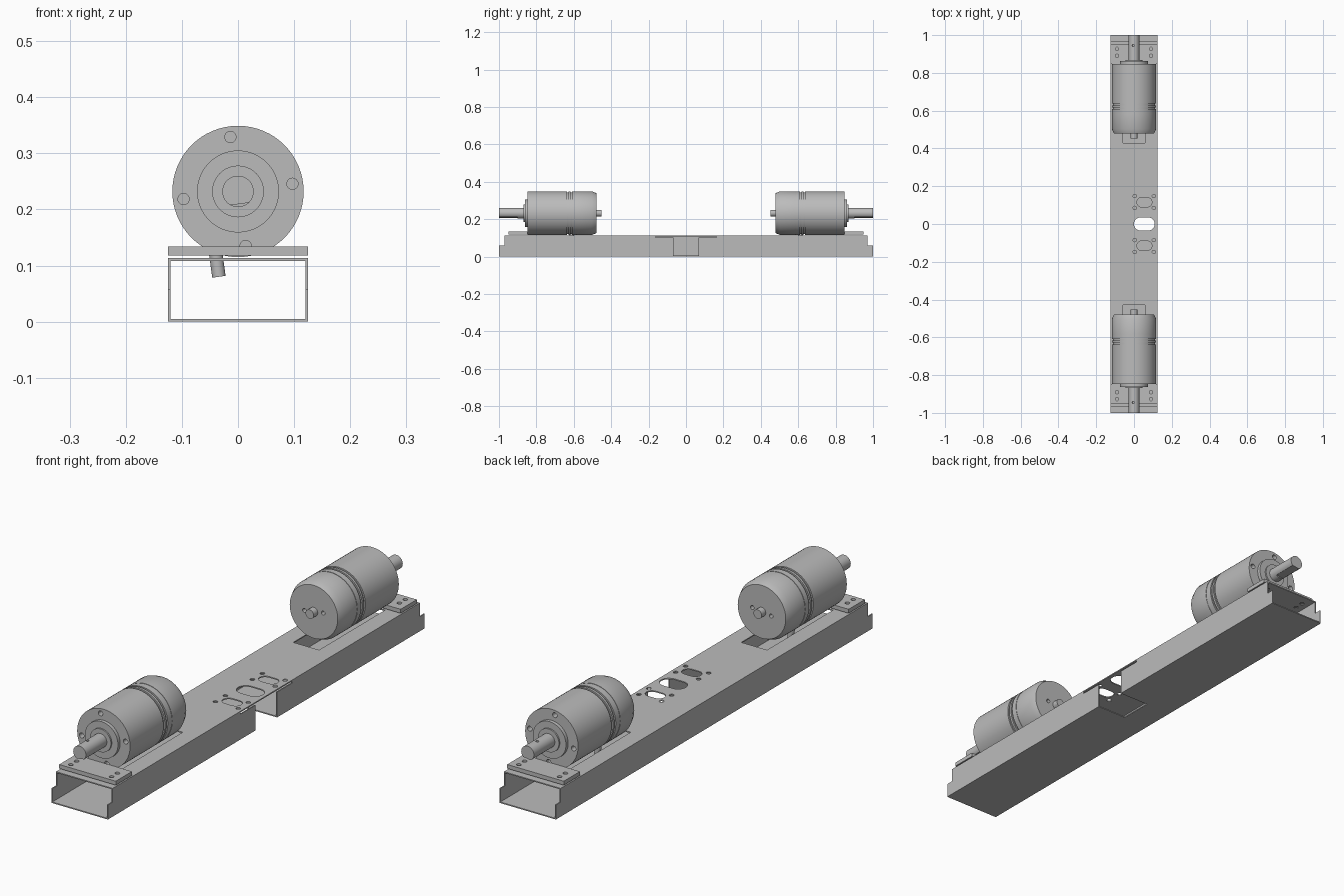
import bpy, bmesh, math
from mathutils import Vector, Matrix

if "Cube" in bpy.data.objects:
    bpy.data.objects.remove(bpy.data.objects["Cube"])

grey = bpy.data.materials.new("grey_metal")
grey.diffuse_color = (0.5, 0.5, 0.5, 1)
grey.use_nodes = True
grey.node_tree.nodes["Principled BSDF"].inputs["Base Color"].default_value = grey.diffuse_color
AXIS_Z = 0.232                 # motor axis height
TILT = math.radians(8)         # motors are rolled a little about their axis


def finish(name, bm):
    bmesh.ops.recalc_face_normals(bm, faces=bm.faces)
    me = bpy.data.meshes.new(name)
    bm.to_mesh(me)
    bm.free()
    ob = bpy.data.objects.new(name, me)
    bpy.context.collection.objects.link(ob)
    me.materials.append(grey)
    return ob


def box(name, lo, hi):
    bm = bmesh.new()
    bmesh.ops.create_cube(bm, size=1)
    for v in bm.verts:
        v.co = [l + (c + 0.5) * (h - l) for c, l, h in zip(v.co, lo, hi)]
    return finish(name, bm)


def cyl(name, r, a, b, n=24):
    a, b = Vector(a), Vector(b)
    d = b - a
    mat = Matrix.Translation((a + b) / 2) @ d.to_track_quat('Z', 'Y').to_matrix().to_4x4()
    bm = bmesh.new()
    bmesh.ops.create_cone(bm, cap_ends=True, segments=n, radius1=r, radius2=r,
                          depth=d.length, matrix=mat)
    return finish(name, bm)


def obround(cx, cy, hx, hy, z0, z1):
    bm = bmesh.new()
    pts = []
    for side in (0, 1):
        for i in range(13):
            t = -math.pi / 2 + math.pi * (side + i / 12)
            off = (hx - hy) * (1 if side == 0 else -1)
            pts.append((cx + off + hy * math.cos(t), cy + hy * math.sin(t), z0))
    f = bm.faces.new([bm.verts.new(p) for p in pts])
    up = bmesh.ops.extrude_face_region(bm, geom=[f])
    bmesh.ops.translate(bm, vec=(0, 0, z1 - z0),
                        verts=[g for g in up['geom'] if isinstance(g, bmesh.types.BMVert)])
    return finish("cutter", bm)


def lathe(name, profile, s, n=64):
    """Revolve (distance along y, radius) about the motor axis."""
    bm = bmesh.new()
    vs = [bm.verts.new((r, s * y, AXIS_Z)) for y, r in profile]
    es = [bm.edges.new(p) for p in zip(vs, vs[1:])]
    bmesh.ops.spin(bm, geom=vs + es, cent=(0, 0, AXIS_Z), axis=(0, 1, 0),
                   angle=2 * math.pi, steps=n)
    bmesh.ops.remove_doubles(bm, verts=bm.verts, dist=1e-5)
    return finish(name, bm)


def cut(ob, cutter):
    cutter.hide_render = True
    mod = ob.modifiers.new("cut", 'BOOLEAN')
    mod.operation = 'DIFFERENCE'
    mod.solver = 'EXACT'
    mod.object = cutter
    bpy.context.view_layer.objects.active = ob
    bpy.ops.object.modifier_apply(modifier=mod.name)
    bpy.data.objects.remove(cutter)


def smooth(ob):
    bpy.ops.object.select_all(action='DESELECT')
    ob.select_set(True)
    bpy.context.view_layer.objects.active = ob
    bpy.ops.object.shade_smooth_by_angle(angle=math.radians(28))


def polar(r, a, y):
    return (r * math.cos(a), y, AXIS_Z + r * math.sin(a))


def span(s, a, b):
    return min(s * a, s * b), max(s * a, s * b)


# Rectangular tube
tube = box("tube_rail", (-.125, -1, 0), (.125, 1, .113))
cut(tube, box("cutter", (-.1205, -1.1, .0045), (.1205, 1.1, .1085)))
for s in (-1, 1):
    # stepped end, slot under motor, screw holes
    y0, y1 = span(s, .97, 1.1)
    cut(tube, box("cutter", (-.2, y0, .058), (.2, y1, .2)))
    y0, y1 = span(s, .43, .847)
    cut(tube, box("cutter", (-.057, y0, .09), (.057, y1, .2)))
    for x in (-.09, .09):
        for y in (.89, .927):
            cut(tube, cyl("cutter", .009, (x, s * y, .09), (x, s * y, .15)))
    # central pattern: small oblong window and its four holes
    cut(tube, obround(.055, s * .115, .04, .025, .09, .15))
    for x in (.004, .105):
        for y in (.085, .148):
            cut(tube, cyl("cutter", .009, (x, s * y, .09), (x, s * y, .15)))
cut(tube, obround(.055, 0, .055, .035, .09, .15))
# side and floor opening, with thin slit along the top of the wall
cut(tube, box("cutter", (-.01, -.068, -.05), (.2, .068, .105)))
cut(tube, box("cutter", (.11, -.163, .101), (.2, .163, .1084)))
smooth(tube)

BODY = [(.848, 0), (.848, .117), (.637, .117), (.637, .111), (.628, .111),
        (.628, .117), (.618, .117), (.618, .111), (.61, .111), (.61, .117),
        (.586, .117), (.586, .1155), (.582, .1155), (.582, .117),
        (.503, .117), (.478, .106), (.478, 0)]
BOSS = [(.845, 0), (.845, .073), (.862, .073), (.862, .046), (.868, .046), (.868, 0)]

for s, end in ((-1, "front"), (1, "back")):
    # Mounting plate
    y0, y1 = span(s, .848, .95)
    plate = box(end + "_mount_plate", (-.125, y0, .118), (.125, y1, .134))
    for x in (-.09, .09):
        for y in (.89, .927):
            cut(plate, cyl("cutter", .009, (x, s * y, .1), (x, s * y, .15)))
    smooth(plate)

    # Motor body with bolt holes on the face and two small holes at the rear
    body = lathe(end + "_motor_body", BODY, s)
    for k in range(4):
        a = math.pi / 2 + TILT + k * math.pi / 2
        cut(body, cyl("cutter", .01, polar(.098, a, s * .82), polar(.098, a, s * .9)))
    for a in (TILT, TILT + math.pi):
        cut(body, cyl("cutter", .008, polar(.042, a, s * .45), polar(.042, a, s * .5)))
    smooth(body)
    smooth(lathe(end + "_motor_boss", BOSS, s))

    # Output shaft with a flat and a cross hole
    shaft = cyl(end + "_output_shaft", .028, (0, s * .86, AXIS_Z), (0, s * 1.0, AXIS_Z), 40)
    y0, y1 = span(s, .9, 1.1)
    flat = box("cutter", (-.06, y0, -.08), (.06, y1, -.0225))
    flat.data.transform(Matrix.Translation((0, 0, AXIS_Z)) @ Matrix.Rotation(-TILT, 4, 'Y'))
    cut(shaft, flat)
    up = math.pi / 2 + TILT
    cut(shaft, cyl("cutter", .006, polar(.01, up, s * .945), polar(.05, up, s * .945), 16))
    smooth(shaft)

    # Rear shaft stub
    smooth(cyl(end + "_rear_shaft", .018, (0, s * .485, AXIS_Z), (0, s * .452, AXIS_Z), 32))

    # Cable outlet below the motor
    smooth(cyl(end + "_cable_outlet", .012, (-.0405, s * .61, .127), (-.034, s * .61, .08)))
